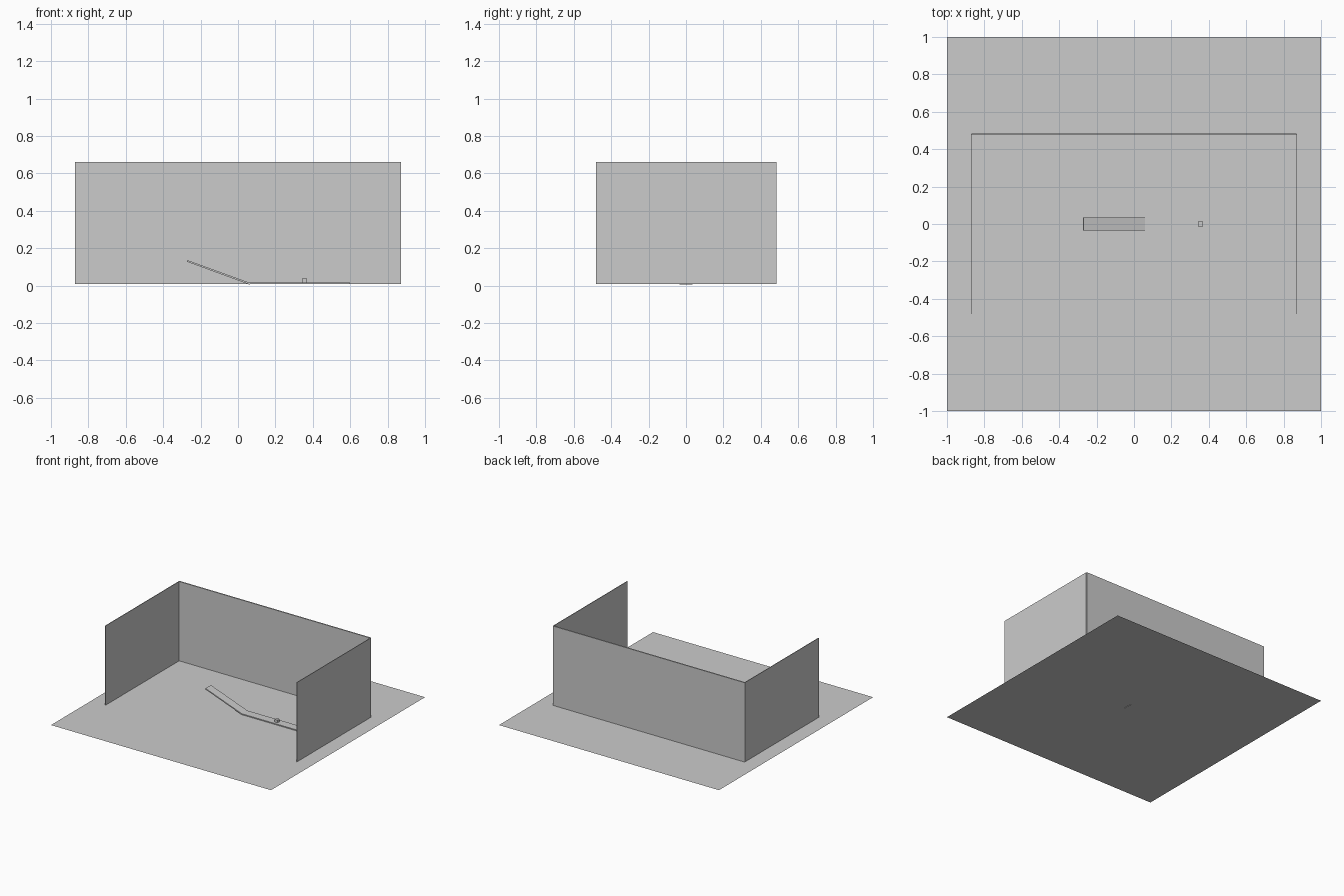
import bpy
import math

if "Cube" in bpy.data.objects:
    bpy.data.objects.remove(bpy.data.objects["Cube"])

grey = bpy.data.materials.new("light grey")
grey.diffuse_color = (0.6, 0.6, 0.6, 1)
grey.use_nodes = True
grey.node_tree.nodes["Principled BSDF"].inputs["Base Color"].default_value = grey.diffuse_color
FLOOR = 0.008


def box(name, center, size, tilt=0.0):
    """Box of a given size, tilted around the y axis."""
    bpy.ops.mesh.primitive_cube_add(size=1, location=center, rotation=(0, tilt, 0))
    ob = bpy.context.object
    ob.name = name
    ob.scale = size
    ob.data.materials.append(grey)
    return ob


# Thin ground sheet
bpy.ops.mesh.primitive_plane_add(size=2, location=(0, 0, FLOOR))
floor = bpy.context.object
floor.name = "floor"
floor.data.materials.append(grey)

# Three walls, open at the front
wall_h = 0.652
wall_z = FLOOR + wall_h / 2
box("back_wall", (0, 0.48, wall_z), (1.74, 0.01, wall_h))
for side, name in ((-1, "left_wall"), (1, "right_wall")):
    box(name, (side * 0.87, 0, wall_z), (0.005, 0.96, wall_h))

# Level track lying on the floor
box("flat_track", (0.33, 0, FLOOR + 0.004), (0.54, 0.07, 0.008))

# Sloping track that meets the level one, its low end dipping into the floor
x0, z0, x1, z1 = -0.272, 0.132, 0.066, 0.009
length = math.hypot(x1 - x0, z1 - z0)
box("ramp", ((x0 + x1) / 2, 0, (z0 + z1) / 2), (length, 0.07, 0.009),
    math.atan2(z0 - z1, x1 - x0))

# Small cube resting on the level track
box("block", (0.356, 0, FLOOR + 0.008 + 0.0105), (0.027, 0.027, 0.021))
